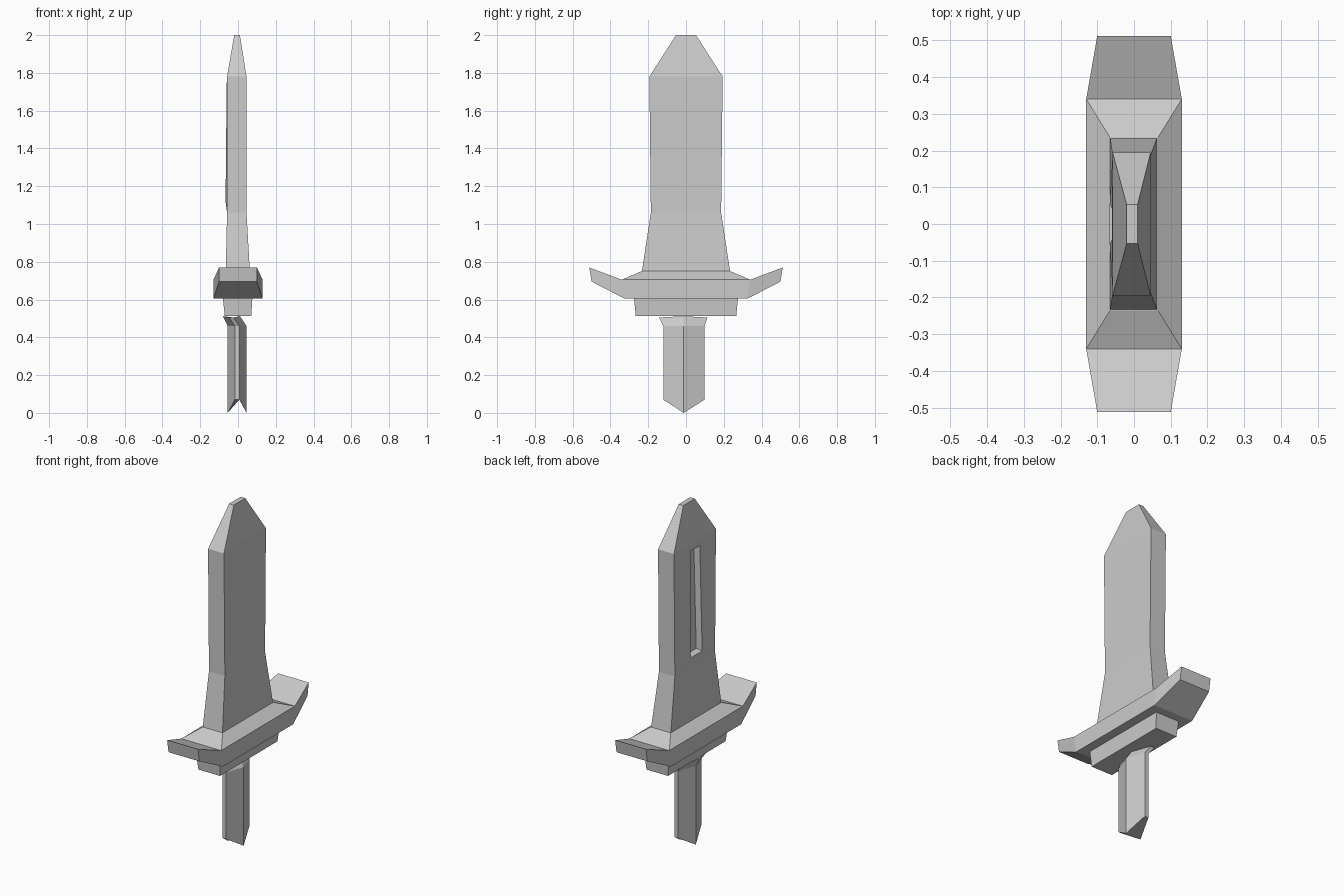
import bpy, bmesh
from mathutils import Vector
from math import copysign

if "Cube" in bpy.data.objects:
    bpy.data.objects.remove(bpy.data.objects["Cube"])


def loft(rings):
    """Skin matching rings of points and cap both ends."""
    bm = bmesh.new()
    loops = [[bm.verts.new(p) for p in ring] for ring in rings]
    n = len(loops[0])
    for a, b in zip(loops, loops[1:]):
        for i in range(n):
            j = (i + 1) % n
            bm.faces.new((a[i], a[j], b[j], b[i]))
    bm.faces.new(loops[0])
    bm.faces.new(loops[-1])
    bmesh.ops.recalc_face_normals(bm, faces=bm.faces)
    return bm


def inset(bm, face, place):
    """Inset a face and move its corners to place(corner)."""
    bmesh.ops.inset_individual(bm, faces=[face], thickness=0.005)
    for v in face.verts:
        v.co = place(v.co.copy())


def nearest_face(bm, point):
    return min(bm.faces, key=lambda f: (f.calc_center_median() - Vector(point)).length)


def finish(name, bm):
    mesh = bpy.data.meshes.new(name)
    bm.normal_update()
    bm.to_mesh(mesh)
    bm.free()
    bpy.context.collection.objects.link(bpy.data.objects.new(name, mesh))


def rect(x0, x1, y, z):
    return [(x0, -y, z), (x1, -y, z), (x1, y, z), (x0, y, z)]


# Blade with a sunken groove on its left face
blade = loft([rect(-0.065, 0.063, 0.234, 0.745), rect(-0.058, 0.045, 0.186, 1.06),
              rect(-0.058, 0.045, 0.194, 1.78), rect(-0.02, 0.01, 0.053, 2.0)])
groove = nearest_face(blade, (-0.058, 0, 1.42))


def groove_corner(c, depth, shrink):
    upper = c.z > 1.4
    return Vector(((-0.06 if upper else -0.066) + depth,
                   copysign((0.042 if upper else 0.055) - shrink, c.y),
                   1.74 - shrink if upper else 1.12 + shrink))


inset(blade, groove, lambda c: groove_corner(c, 0, 0))
inset(blade, groove, lambda c: groove_corner(c, 0.03, 0.012))
finish("blade", blade)


# Crossguard with upswept tips and a raised centre
def guard_ring(x, y_top, z_top, y_low, z_low):
    return [(-x, y_low, z_low), (x, y_low, z_low), (x, y_top, z_top), (-x, y_top, z_top)]


guard = loft([guard_ring(0.10, -0.512, 0.77, -0.50, 0.695),
              guard_ring(0.13, -0.34, 0.705, -0.325, 0.605),
              guard_ring(0.13, 0.34, 0.705, 0.325, 0.605),
              guard_ring(0.10, 0.512, 0.77, 0.50, 0.695)])
inset(guard, nearest_face(guard, (0, 0, 0.705)),
      lambda c: Vector((copysign(0.065, c.x), copysign(0.235, c.y), 0.75)))
finish("crossguard", guard)

# Block under the guard
finish("guard_base", loft([rect(-0.07, 0.07, 0.266, 0.512),
                           rect(-0.08, 0.076, 0.275, 0.607)]))


# Six-sided grip with a pointed foot and a flared top
def grip_ring(x0, x1, y0, y1, z_end, z_mid):
    xm, ym = (x0 + x1) / 2, -0.012
    return [(xm - 0.012, y0, z_end), (xm + 0.012, y0, z_end), (x1, ym, z_mid),
            (xm + 0.012, y1, z_end), (xm - 0.012, y1, z_end), (x0, ym, z_mid)]


finish("grip", loft([grip_ring(-0.055, 0.045, -0.12, 0.098, 0.07, 0.0),
                     grip_ring(-0.055, 0.045, -0.12, 0.098, 0.46, 0.46),
                     grip_ring(-0.08, 0.01, -0.143, 0.113, 0.505, 0.512)]))
